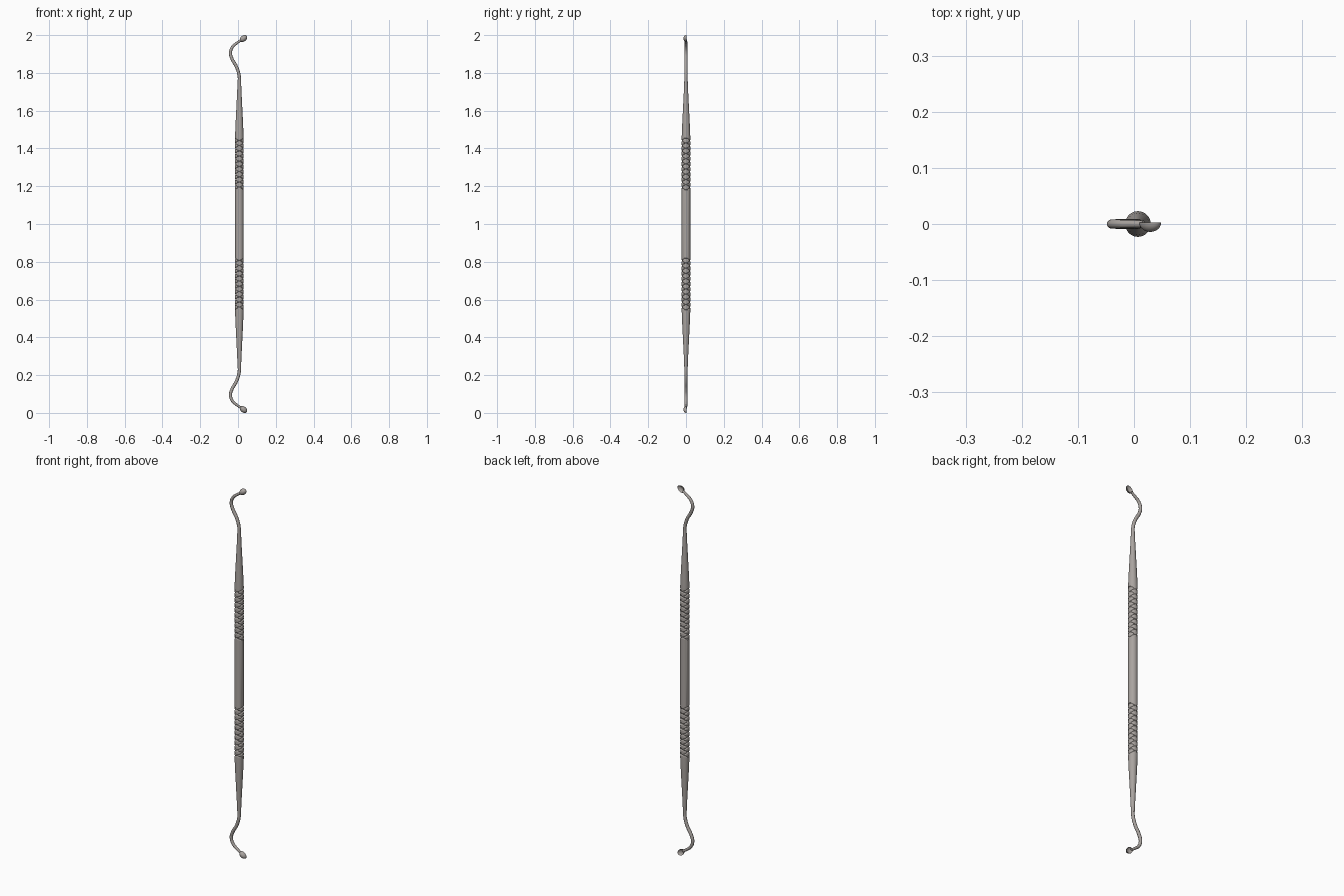
import bpy, bmesh, math
from mathutils import Matrix, Vector

if "Cube" in bpy.data.objects:
    bpy.data.objects.remove(bpy.data.objects["Cube"])

AXIS_X = 0.007      # handle axis sits slightly off the model centre
MID = 1.0           # everything is mirrored about this height

# Dark warm steel
steel = bpy.data.materials.new("dark_steel")
steel.diffuse_color = (0.40, 0.37, 0.35, 1)
steel.use_nodes = True
steel.node_tree.nodes["Principled BSDF"].inputs["Base Color"].default_value = steel.diffuse_color


def finish(obj, angle=40):
    obj.data.materials.clear()
    obj.data.materials.append(steel)
    bpy.ops.object.select_all(action='DESELECT')
    obj.select_set(True)
    bpy.context.view_layer.objects.active = obj
    bpy.ops.object.shade_smooth_by_angle(angle=math.radians(angle))


def mirror_z(obj):
    m = obj.modifiers.new("mirror_ends", 'MIRROR')
    m.use_axis = (False, False, True)


def add(name, data, loc):
    obj = bpy.data.objects.new(name, data)
    bpy.context.collection.objects.link(obj)
    obj.location = loc
    return obj


def lathe(name, rings, radius, segs=64):
    """Closed surface of revolution; radius(r, z, angle) may vary round the ring."""
    bm = bmesh.new()
    loops = []
    for r, z in rings:
        loop = []
        for i in range(segs):
            a = 2 * math.pi * i / segs
            q = radius(r, z, a)
            loop.append(bm.verts.new((q * math.cos(a), q * math.sin(a), z)))
        loops.append(loop)
    for lo, hi in zip(loops, loops[1:]):
        for i in range(segs):
            j = (i + 1) % segs
            bm.faces.new((lo[i], lo[j], hi[j], hi[i]))
    bm.faces.new(loops[0][::-1])
    bm.faces.new(loops[-1])
    me = bpy.data.meshes.new(name)
    bm.to_mesh(me)
    bm.free()
    obj = add(name, me, (AXIS_X, 0, MID))
    finish(obj, 30)
    return obj


# Handle: plain middle, knurled grips, long tapers
R, G0, G1, PITCH = 0.0228, 0.18, 0.455, 0.0275


def knurl(r, z, a):
    h = abs(z)
    if not G0 < h < G1:
        return r
    depth = 0
    for s in (1, -1):           # two crossing helical grooves
        t = (h - G0) / PITCH + s * a / math.pi
        d = abs(t - round(t))
        depth = max(depth, 1 - d / 0.14)
    return r - 0.0034 * max(depth, 0)


steps = 160
half = [(R, G0 + (G1 - G0) * i / steps) for i in range(steps + 1)]
half += [(R, 0.46), (0.0195, 0.54), (0.0155, 0.62), (0.0115, 0.70), (0.0088, 0.765)]
rings = [(r, -z) for r, z in reversed(half)] + half
lathe("handle", rings, knurl)

# Shanks: thin bent necks at both ends (x, height above middle, radius)
path = [(0.007, 0.74, 0.0085), (0.006, 0.785, 0.0085), (-0.008, 0.832, 0.0085),
        (-0.031, 0.873, 0.0085), (-0.040, 0.905, 0.0082), (-0.030, 0.936, 0.0078),
        (-0.006, 0.958, 0.0070), (0.017, 0.974, 0.0062)]
cu = bpy.data.curves.new("shanks", 'CURVE')
cu.dimensions = '3D'
cu.bevel_depth = 1.0
cu.bevel_resolution = 6
cu.use_fill_caps = True
cu.resolution_u = 8
sp = cu.splines.new('BEZIER')
sp.bezier_points.add(len(path) - 1)
for bp, (x, z, r) in zip(sp.bezier_points, path):
    bp.co = (x, 0, z)
    bp.radius = r
    bp.handle_left_type = bp.handle_right_type = 'AUTO'
bpy.ops.object.select_all(action='DESELECT')
shank = add("shanks", cu, (0, 0, MID))
bpy.context.view_layer.objects.active = shank
shank.select_set(True)
bpy.ops.object.convert(target='MESH')
shank = bpy.context.object
mirror_z(shank)
finish(shank)

# Spoons: half ellipsoids bulging to the front, hollowed from the back
bm = bmesh.new()
bmesh.ops.create_uvsphere(bm, u_segments=40, v_segments=24, radius=1,
                          matrix=Matrix.Rotation(math.radians(90), 4, 'X'))
tilt = Matrix.Rotation(math.radians(-40), 4, 'Y')
for v in bm.verts:
    x, y, z = v.co
    if y > 0.001:               # leave a narrow rim around the hollow
        x, y, z = x * 0.92, y * -0.55, z * 0.92
    v.co = tilt @ Vector((x * 0.022, y * 0.017, z * 0.0155))
    v.co += Vector((0.029, 0.003, 0.982))
me = bpy.data.meshes.new("spoons")
bm.to_mesh(me)
bm.free()
spoon = add("spoons", me, (0, 0, MID))
mirror_z(spoon)
finish(spoon)
